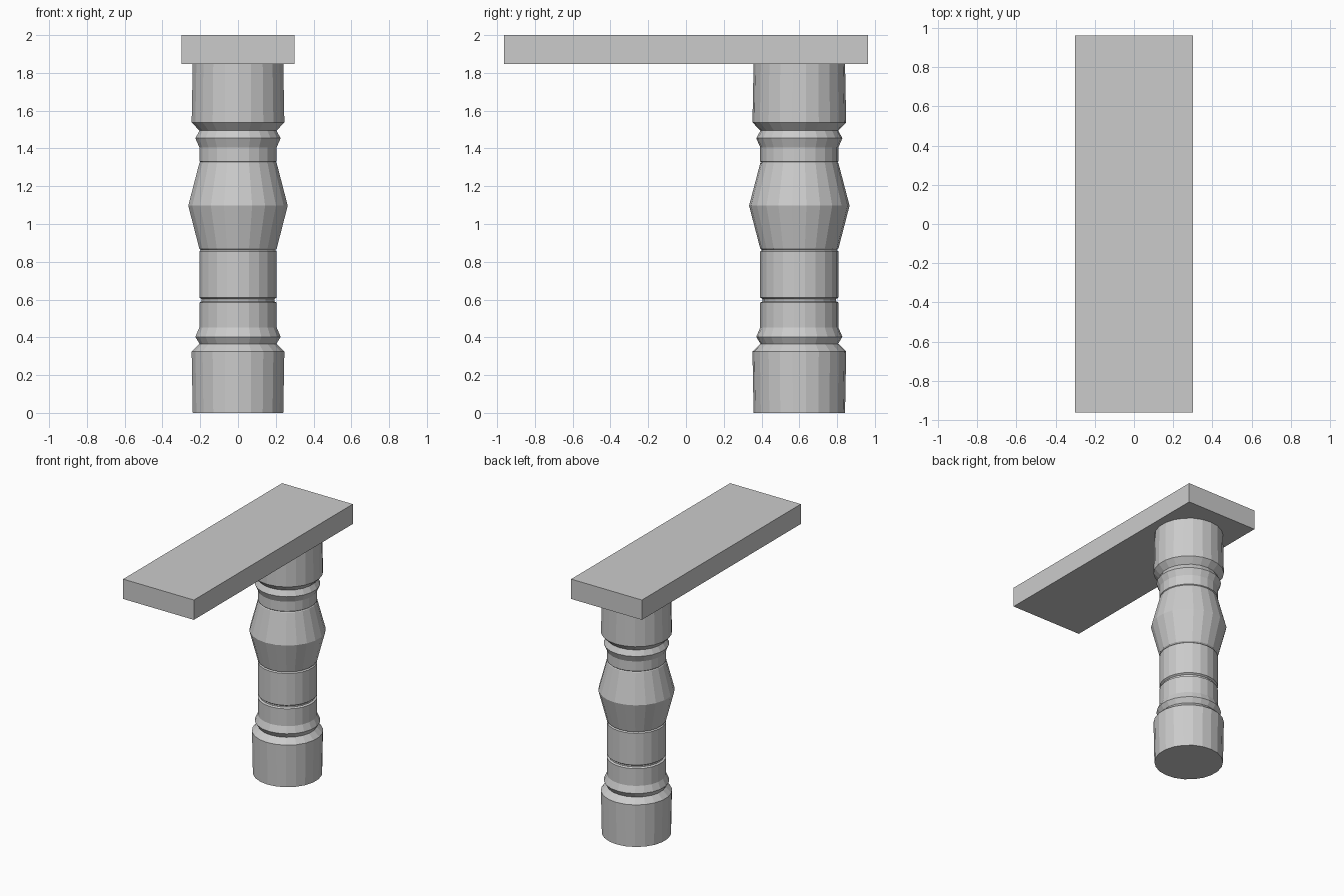
import bpy, bmesh, math

if "Cube" in bpy.data.objects:
    bpy.data.objects.remove(bpy.data.objects["Cube"])

SIDES = 22


def make_object(name, bm):
    bmesh.ops.recalc_face_normals(bm, faces=bm.faces)
    mesh = bpy.data.meshes.new(name)
    bm.to_mesh(mesh)
    bm.free()
    obj = bpy.data.objects.new(name, mesh)
    bpy.context.collection.objects.link(obj)
    return obj


def turned_post(name, profile, y):
    bm = bmesh.new()
    rings = []
    for r, z in profile:
        ring = []
        for i in range(SIDES):
            a = math.tau * i / SIDES + math.pi / 2
            ring.append(bm.verts.new((r * math.cos(a), y + r * math.sin(a), z)))
        rings.append(ring)
    for low, high in zip(rings, rings[1:]):
        for i in range(SIDES):
            j = (i + 1) % SIDES
            bm.faces.new((low[i], low[j], high[j], high[i]))
    bm.faces.new(rings[0][::-1])
    bm.faces.new(rings[-1])
    return make_object(name, bm)


# Turned post: foot, lower bead, groove, shaft, bulge, upper bead, head
turned_post("turned_post", [
    (0.242, 0.0), (0.248, 0.325),
    (0.206, 0.366), (0.228, 0.403), (0.207, 0.452),
    (0.207, 0.584), (0.194, 0.591), (0.194, 0.602), (0.207, 0.611),
    (0.207, 0.855), (0.198, 0.862), (0.207, 0.870),
    (0.266, 1.097),
    (0.207, 1.322), (0.202, 1.327), (0.207, 1.332),
    (0.207, 1.406), (0.228, 1.454), (0.206, 1.494),
    (0.248, 1.538), (0.242, 1.85)], 0.6)

# Flat beam resting on the post
bm = bmesh.new()
bmesh.ops.create_cube(bm, size=1)
bmesh.ops.scale(bm, vec=(0.60, 1.926, 0.152), verts=bm.verts)
bmesh.ops.translate(bm, vec=(0, 0, 1.924), verts=bm.verts)
make_object("top_beam", bm)
